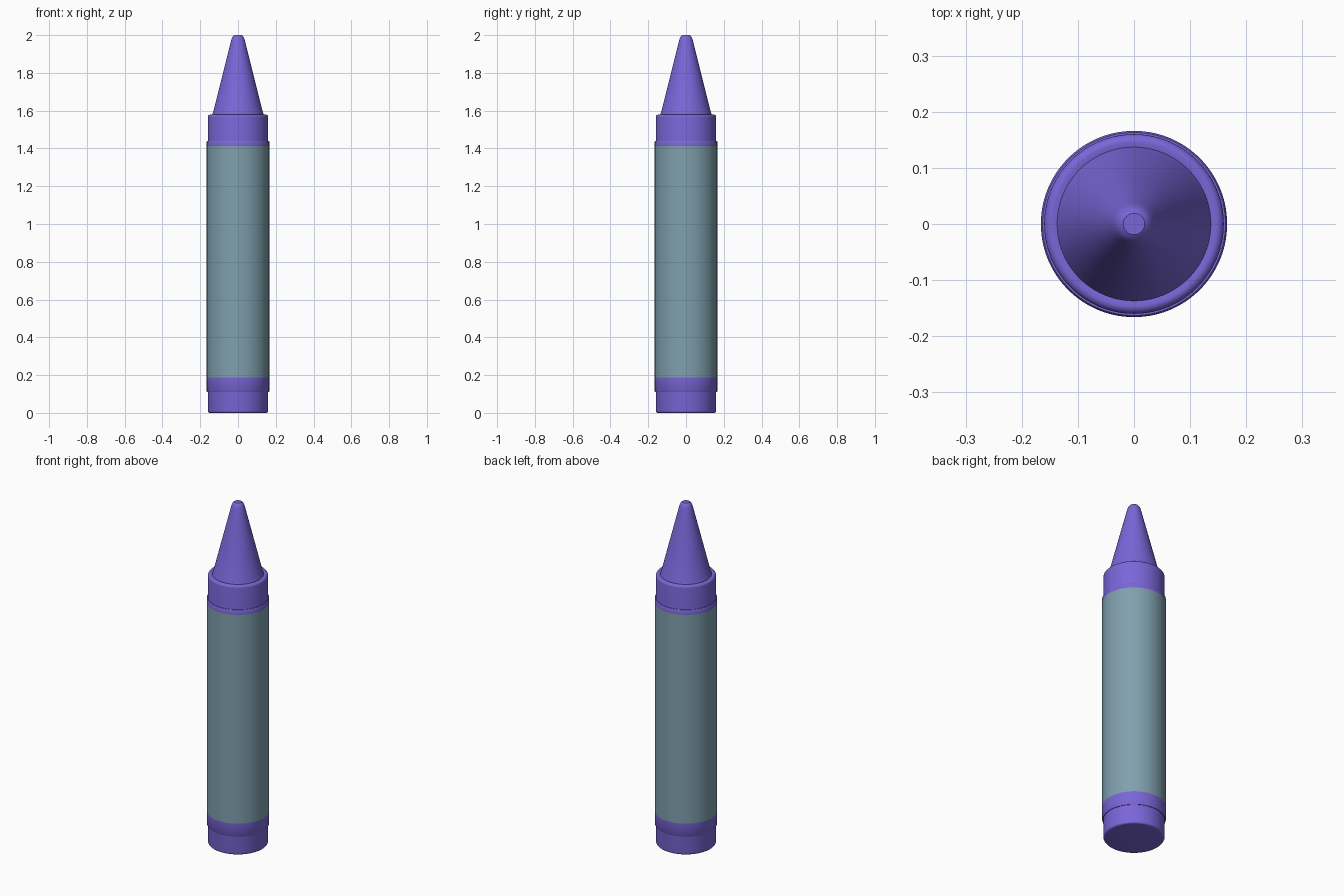
import bpy, bmesh, math

if "Cube" in bpy.data.objects:
    bpy.data.objects.remove(bpy.data.objects["Cube"])

SEGMENTS = 96


def material(name, rgb):
    m = bpy.data.materials.new(name)
    m.diffuse_color = (*rgb, 1.0)
    m.use_nodes = True
    m.node_tree.nodes["Principled BSDF"].inputs["Base Color"].default_value = m.diffuse_color
    return m


purple = material("purple wax", (0.195, 0.133, 0.687))
blue_grey = material("blue grey paper", (0.216, 0.352, 0.423))


def lathe(name, profile, mats, rule=None, closed=False):
    """Spin (radius, z) points about z; rule picks a material from face height."""
    bm = bmesh.new()
    rings = []
    for r, z in profile:
        if r == 0:
            rings.append([bm.verts.new((0, 0, z))] * SEGMENTS)
        else:
            rings.append([bm.verts.new((r * math.cos(a), r * math.sin(a), z))
                          for a in (2 * math.pi * i / SEGMENTS for i in range(SEGMENTS))])
    pairs = list(zip(rings, rings[1:]))
    if closed:
        pairs.append((rings[-1], rings[0]))
    for low, high in pairs:
        for i in range(SEGMENTS):
            j = (i + 1) % SEGMENTS
            loop = list(dict.fromkeys((low[i], low[j], high[j], high[i])))
            face = bm.faces.new(loop)
            if rule:
                face.material_index = rule(face.calc_center_median().z)
    bmesh.ops.recalc_face_normals(bm, faces=bm.faces)
    mesh = bpy.data.meshes.new(name)
    bm.to_mesh(mesh)
    bm.free()
    for m in mats:
        mesh.materials.append(m)
    obj = bpy.data.objects.new(name, mesh)
    bpy.context.collection.objects.link(obj)
    bpy.ops.object.select_all(action='DESELECT')
    obj.select_set(True)
    bpy.context.view_layer.objects.active = obj
    bpy.ops.object.shade_smooth_by_angle(angle=math.radians(35))
    return obj


def arc(cr, cz, rad, start, end, steps=5):
    """Points on a rounded corner of the profile, angles in degrees."""
    return [(cr + rad * math.cos(math.radians(start + (end - start) * k / steps)),
             cz + rad * math.sin(math.radians(start + (end - start) * k / steps)))
            for k in range(steps + 1)]


# Wax stick: rounded base, straight shaft, rounded shoulder, tapered blunt tip
lathe("wax_stick",
      [(0, 0)] + arc(0.150, 0.010, 0.010, -90, 0)
      + arc(0.146, 1.566, 0.014, 0, 90)
      + [(0.137, 1.578), (0.128, 1.605), (0.082, 1.79), (0.042, 1.95),
         (0.037, 1.97), (0.032, 1.985), (0.026, 1.995), (0.019, 2.0), (0, 2.0)],
      [purple])

# Paper sleeve: grey-blue between two purple bands
lathe("paper_sleeve",
      [(0.158, 0.11), (0.163, 0.11), (0.166, 0.115), (0.166, 0.187),
       (0.166, 1.413), (0.166, 1.435), (0.163, 1.44), (0.158, 1.44)],
      [purple, blue_grey],
      rule=lambda z: 1 if 0.187 < z < 1.413 else 0, closed=True)

# The closing inner wall is hidden inside the wax; keep it purple
for poly in bpy.data.objects["paper_sleeve"].data.polygons:
    if math.hypot(poly.center.x, poly.center.y) < 0.16:
        poly.material_index = 0
